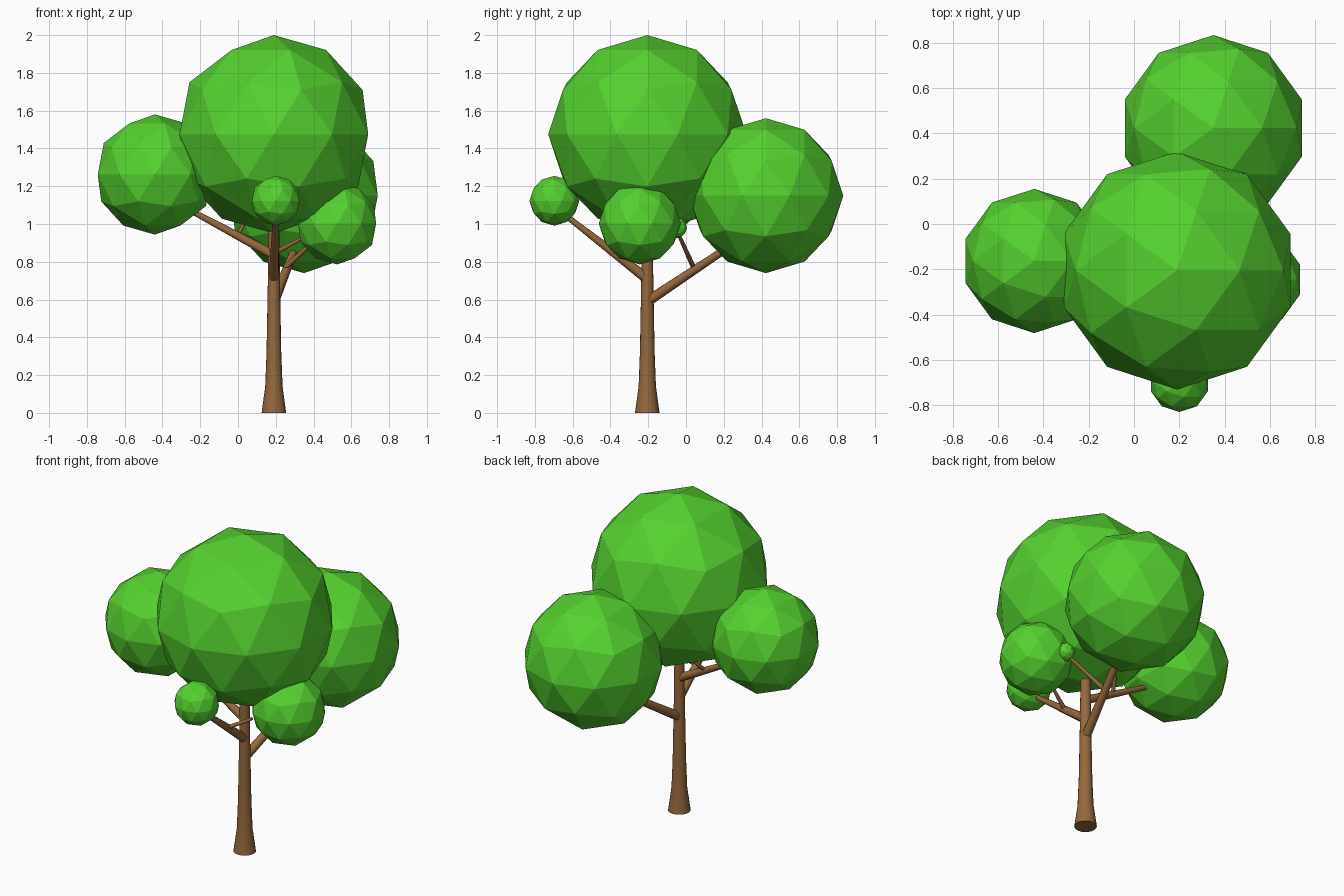
import bpy, bmesh
from mathutils import Vector

if "Cube" in bpy.data.objects:
    bpy.data.objects.remove(bpy.data.objects["Cube"])


def material(name, rgb):
    m = bpy.data.materials.new(name)
    m.diffuse_color = (*rgb, 1)
    m.use_nodes = True
    m.node_tree.nodes["Principled BSDF"].inputs["Base Color"].default_value = m.diffuse_color
    return m


leaf = material("leaf green", (0.09, 0.64, 0.028))
bark = material("bark brown", (0.30, 0.14, 0.046))


def add_object(name, bm, mat):
    bmesh.ops.recalc_face_normals(bm, faces=bm.faces)
    me = bpy.data.meshes.new(name)
    bm.to_mesh(me)
    bm.free()
    me.materials.append(mat)
    ob = bpy.data.objects.new(name, me)
    bpy.context.collection.objects.link(ob)
    return ob


def limb(name, points, sides=12):
    """Tapered round tube through (position, radius) points."""
    bm = bmesh.new()
    axis = (Vector(points[-1][0]) - Vector(points[0][0])).normalized()
    turn = axis.to_track_quat('Z', 'Y')
    rings = []
    for pos, r in points:
        res = bmesh.ops.create_circle(bm, segments=sides, radius=r)
        for v in res["verts"]:
            v.co = turn @ v.co + Vector(pos)
        rings.append(res["verts"])
    for a, b in zip(rings, rings[1:]):
        for i in range(sides):
            j = (i + 1) % sides
            bm.faces.new((a[i], a[j], b[j], b[i])).smooth = True
    bm.faces.new(rings[0])
    bm.faces.new(rings[-1])
    return add_object(name, bm, bark)


def foliage(name, centre, radius):
    bm = bmesh.new()
    bmesh.ops.create_icosphere(bm, subdivisions=2, radius=radius)
    bmesh.ops.translate(bm, verts=bm.verts, vec=centre)
    return add_object(name, bm, leaf)


# Trunk with flared foot
X, Y = 0.19, -0.205
limb("trunk", [((X, Y, z), r) for z, r in
               ((0, 0.065), (0.14, 0.046), (0.32, 0.039), (0.7, 0.032), (1.05, 0.028))], 16)

# Main branches
limb("left_branch", [((X, Y, 0.835), 0.026), ((-0.36, -0.165, 1.13), 0.012)])
limb("front_branch", [((X, Y, 0.71), 0.028), ((0.2, -0.67, 1.07), 0.013)])
limb("back_branch", [((X, Y, 0.59), 0.028), ((0.33, 0.32, 0.94), 0.018)])

# Side twigs
limb("left_twig", [((0.0, -0.19, 0.94), 0.012), ((0.05, -0.1, 1.04), 0.008)], 10)
limb("front_twig", [((0.2, -0.38, 0.85), 0.013), ((0.33, -0.33, 0.92), 0.009)], 10)
limb("back_twig", [((0.25, 0.04, 0.77), 0.014), ((0.47, -0.05, 0.97), 0.009)], 10)

# Foliage balls
foliage("crown", (X, Y, 1.475), 0.525)
foliage("left_foliage", (-0.44, -0.163, 1.262), 0.318)
foliage("back_foliage", (0.35, 0.423, 1.15), 0.41)
foliage("right_foliage", (0.525, -0.245, 1.003), 0.217)
foliage("front_foliage", (0.2, -0.697, 1.123), 0.132)
foliage("tiny_foliage", (0.47, -0.05, 0.98), 0.055)
